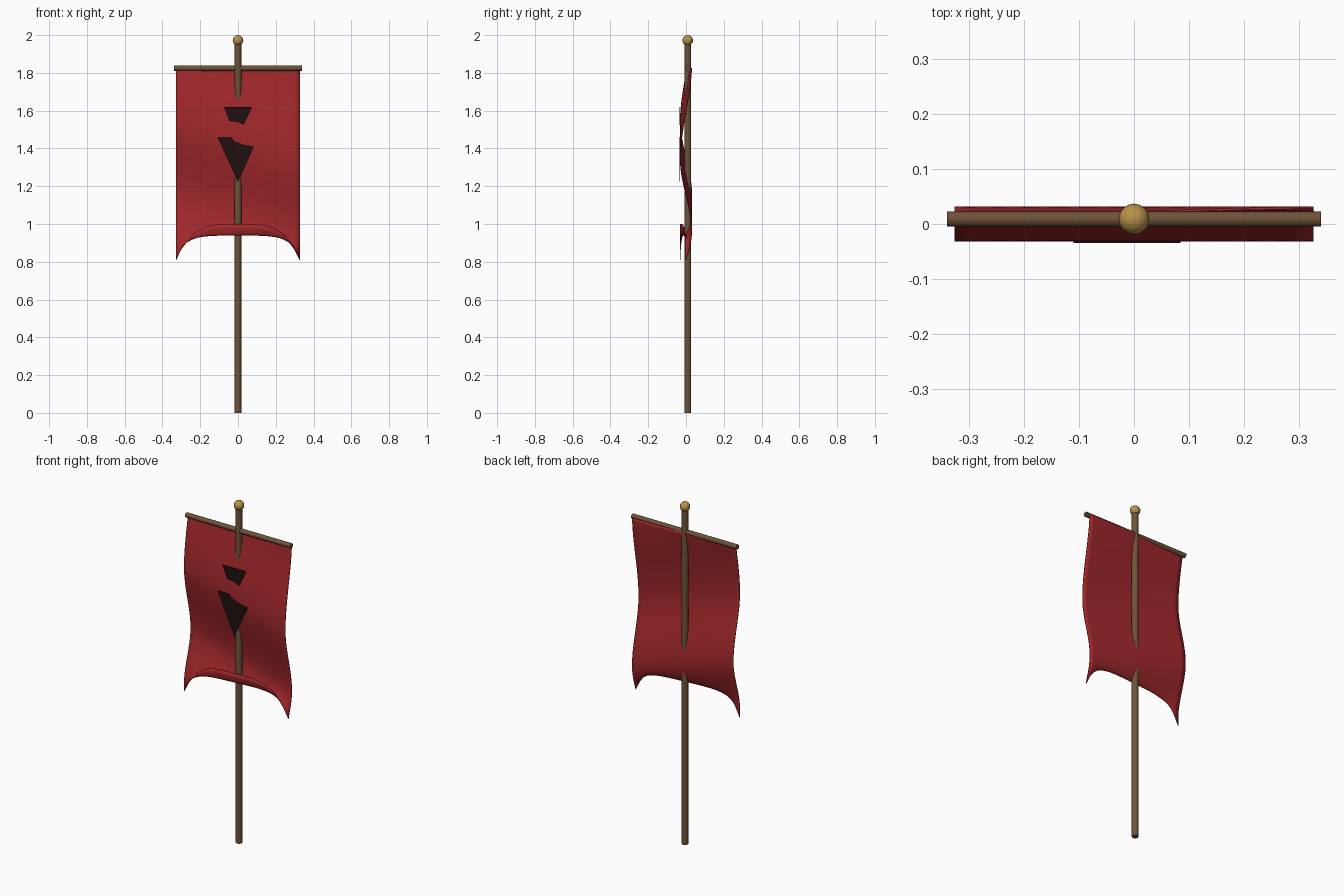
import bpy, bmesh, math

cube = bpy.data.objects.get("Cube")
if cube:
    bpy.data.objects.remove(cube, do_unlink=True)


def material(name, color):
    m = bpy.data.materials.new(name)
    m.use_nodes = True
    m.diffuse_color = (*color, 1)
    m.node_tree.nodes["Principled BSDF"].inputs["Base Color"].default_value = (*color, 1)
    return m


WOOD = material("brown wood", (0.16, 0.085, 0.04))
GOLD = material("gold", (0.48, 0.29, 0.07))
RED = material("red cloth", (0.36, 0.021, 0.024))
BLACK = material("emblem black", (0.014, 0.005, 0.005))
POLE_Y = 0.009


def finish(name, mat):
    ob = bpy.context.object
    ob.name = name
    ob.data.materials.append(mat)
    bpy.ops.object.shade_smooth_by_angle(angle=math.radians(40))
    return ob


def mesh_object(name, bm, mat):
    me = bpy.data.meshes.new(name)
    bm.to_mesh(me)
    bm.free()
    me.materials.append(mat)
    ob = bpy.data.objects.new(name, me)
    bpy.context.collection.objects.link(ob)
    return ob


# Pole, crossbar and finial
bpy.ops.mesh.primitive_cylinder_add(vertices=12, radius=0.018, depth=1.96,
                                    location=(0, POLE_Y, 0.98))
finish("pole", WOOD)
bpy.ops.mesh.primitive_cylinder_add(vertices=12, radius=0.014, depth=0.68,
                                    location=(0, POLE_Y, 1.825),
                                    rotation=(0, math.pi / 2, 0))
finish("crossbar", WOOD)
bpy.ops.mesh.primitive_uv_sphere_add(segments=16, ring_count=10, radius=0.028,
                                     location=(0, POLE_Y, 1.972))
finish("finial", GOLD)

# Billowing cloth: alternating crests and troughs, slanted across the width
WAVE = [(1.95, 0.03), (1.44, -0.03), (1.06, 0.03), (0.76, -0.03)]
TOP, LENGTH, HALF = 1.825, 1.015, 0.327


def billow(s):
    for (s0, y0), (s1, y1) in zip(WAVE, WAVE[1:]):
        if s >= s1:
            t = min(1, (s0 - s) / (s0 - s1))
            return y0 + (y1 - y0) * t * t * (3 - 2 * t)
    return WAVE[-1][1]


COLS, ROWS = 24, 60
bm = bmesh.new()
grid = []
for j in range(ROWS + 1):
    v = j / ROWS
    row = []
    for i in range(COLS + 1):
        u = 2 * i / COLS - 1
        x = HALF * u
        z = TOP - LENGTH * v
        lift = 0.19 * (1 - u ** 4) * v ** 16   # hem curls up in the middle
        row.append(bm.verts.new((x, billow(z + 0.3 * x), z + lift)))
    grid.append(row)
for r0, r1 in zip(grid, grid[1:]):
    for i in range(COLS):
        bm.faces.new((r0[i], r1[i], r1[i + 1], r0[i + 1]))
for f in bm.faces:
    f.smooth = True
cloth = mesh_object("cloth", bm, RED)
solid = cloth.modifiers.new("thickness", 'SOLIDIFY')
solid.thickness = 0.004
solid.offset = 0

# Emblem plates on the front of the cloth
EMBLEM = {
    "emblem_upper": [(-0.075, 1.62), (-0.045, 1.545), (0.0, 1.54), (0.03, 1.525), (0.075, 1.62)],
    "emblem_lower": [(-0.11, 1.46), (0.0, 1.225), (0.085, 1.41), (0.03, 1.42),
                     (-0.02, 1.44), (-0.035, 1.46)],
}
for name, outline in EMBLEM.items():
    bm = bmesh.new()
    bm.faces.new([bm.verts.new((x, -0.0335, z)) for x, z in outline])
    plate = mesh_object(name, bm, BLACK)
    mod = plate.modifiers.new("thickness", 'SOLIDIFY')
    mod.thickness = 0.003
    mod.offset = 0
